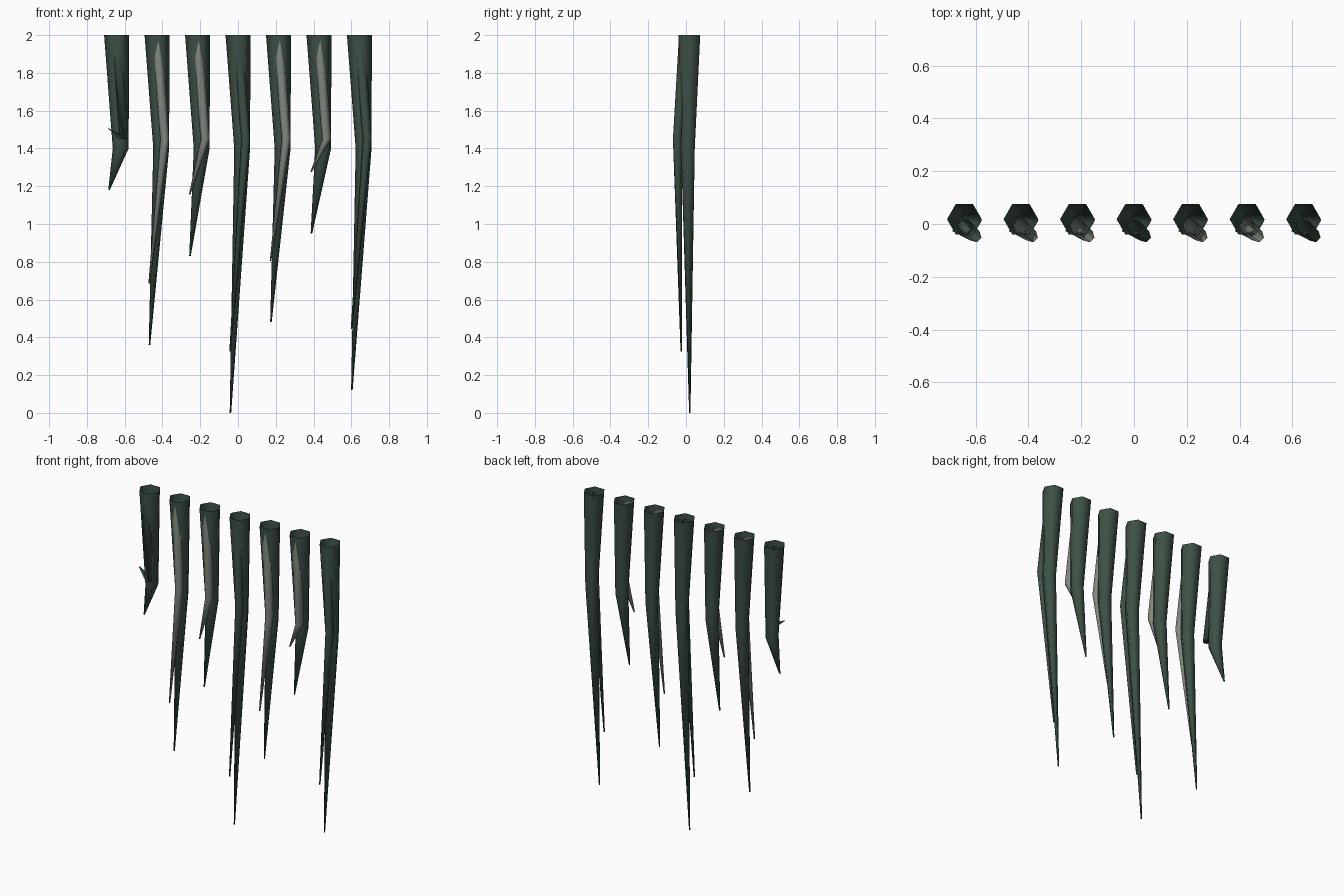
import bpy, bmesh, math

cube = bpy.data.objects.get("Cube")
if cube:
    bpy.data.objects.remove(cube, do_unlink=True)


def material(name, rgb):
    m = bpy.data.materials.new(name)
    m.use_nodes = True
    m.diffuse_color = (*rgb, 1)
    m.node_tree.nodes["Principled BSDF"].inputs["Base Color"].default_value = (*rgb, 1)
    return m


green = material("dark_green", (0.046, 0.080, 0.060))
grey = material("pale_grey", (0.22, 0.25, 0.215))


def hex_strand(name, sections, mat, turn=0):
    """Loft hexagonal rings (x, y, z, radius): open at the top, closed at the tip."""
    bm = bmesh.new()
    rings = []
    for x, y, z, r in sections:
        angles = [math.radians(turn + 60 * i) for i in range(6)]
        rings.append([bm.verts.new((x + r * math.cos(a), y + r * math.sin(a), z))
                      for a in angles])
    for upper, lower in zip(rings, rings[1:]):
        for i in range(6):
            j = (i + 1) % 6
            bm.faces.new((upper[i], lower[i], lower[j], upper[j]))
    bm.faces.new(rings[-1][::-1])
    bm.normal_update()
    for f in bm.faces:
        f.smooth = True
    mesh = bpy.data.meshes.new(name)
    bm.to_mesh(mesh)
    bm.free()
    mesh.materials.append(mat)
    obj = bpy.data.objects.new(name, mesh)
    bpy.context.scene.collection.objects.link(obj)


# Row of hanging strands, each with a thinner offshoot at its front
tips = [1.18, 0.36, 0.83, 0.0, 0.48, 0.95, 0.12]
for n, tip in enumerate(tips):
    x = (n - 3) * 0.2143
    hex_strand(f"strand_{n + 1}", [
        (x, 0.018, 2.0, 0.066),
        (x + 0.022, 0.010, 1.4, 0.042),
        (x - 0.040, 0.020, tip, 0.004)], green)
    hex_strand(f"offshoot_{n + 1}", [
        (x, -0.010, 1.97, 0.030),
        (x + 0.041, -0.046, 1.45, 0.024),
        (x - 0.042, -0.025, tip + 0.325, 0.004)],
        green if n % 3 == 0 else grey, -15)
